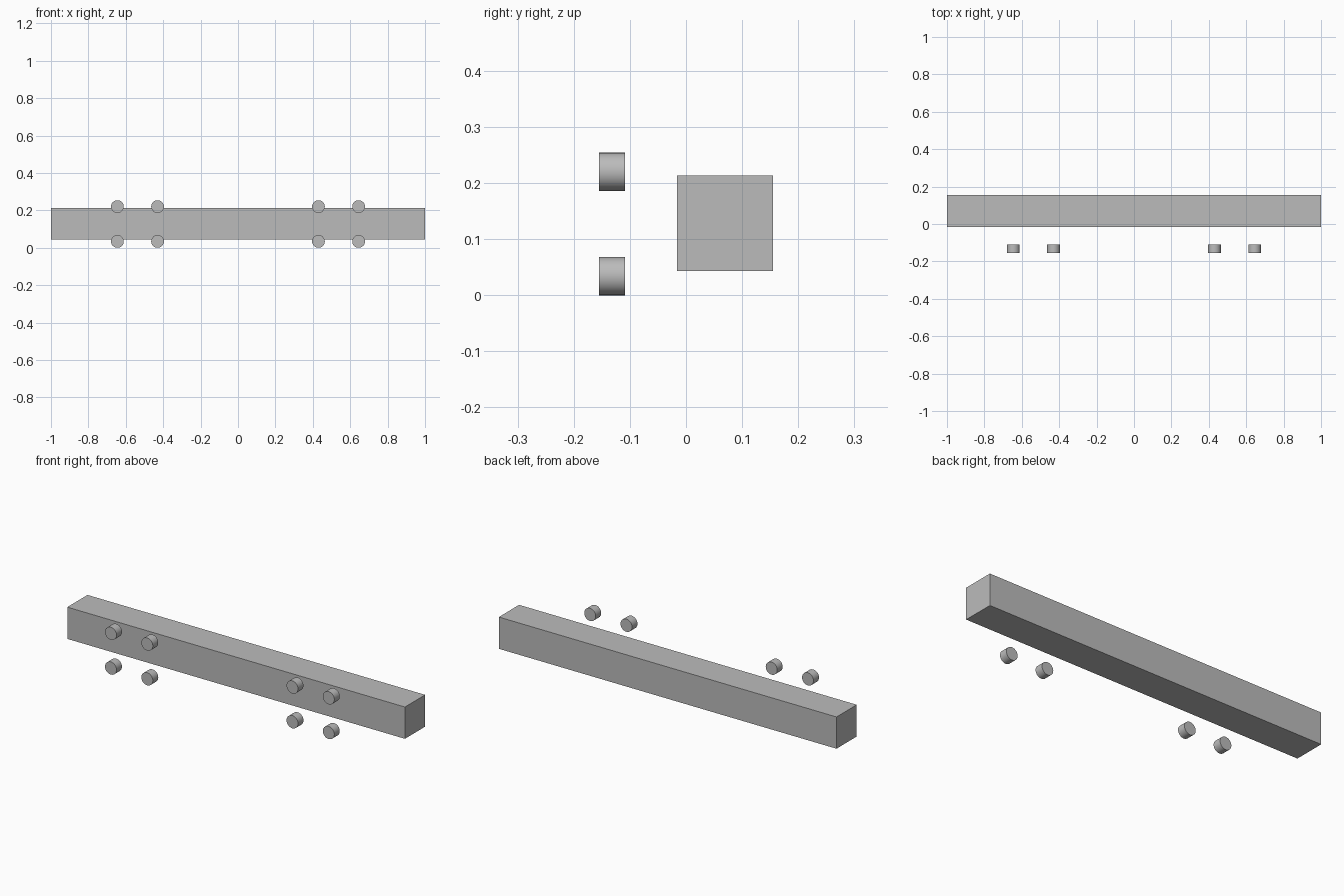
import bpy
import math

cube = bpy.data.objects.get("Cube")
if cube:
    bpy.data.objects.remove(cube, do_unlink=True)

# Single grey finish
grey = bpy.data.materials.new("plain_grey")
grey.use_nodes = True
colour = (0.5, 0.5, 0.5, 1)
grey.diffuse_color = colour
grey.node_tree.nodes["Principled BSDF"].inputs["Base Color"].default_value = colour


def finish(name):
    obj = bpy.context.object
    obj.name = name
    obj.data.materials.append(grey)
    return obj


# Long square beam
bpy.ops.mesh.primitive_cube_add(size=1, location=(0, 0.0695, 0.128))
beam = finish("beam")
beam.scale = (2, 0.171, 0.17)
bpy.ops.object.transform_apply(location=False, rotation=False, scale=True)


# Short round pegs floating in front of the beam, two pairs on each side
def add_peg(name, x, z):
    bpy.ops.mesh.primitive_cylinder_add(
        vertices=48, radius=0.034, depth=0.046,
        location=(x, -0.132, z), rotation=(math.pi / 2, 0, 0))
    finish(name)
    bpy.ops.object.shade_smooth_by_angle(angle=math.radians(30))


for side, sign in (("left", 1), ("right", -1)):
    for place, x in (("inner", 0.43), ("outer", 0.645)):
        for level, z in (("lower", 0.034), ("upper", 0.22)):
            add_peg(f"{side}_{place}_{level}_peg", sign * x, z)
